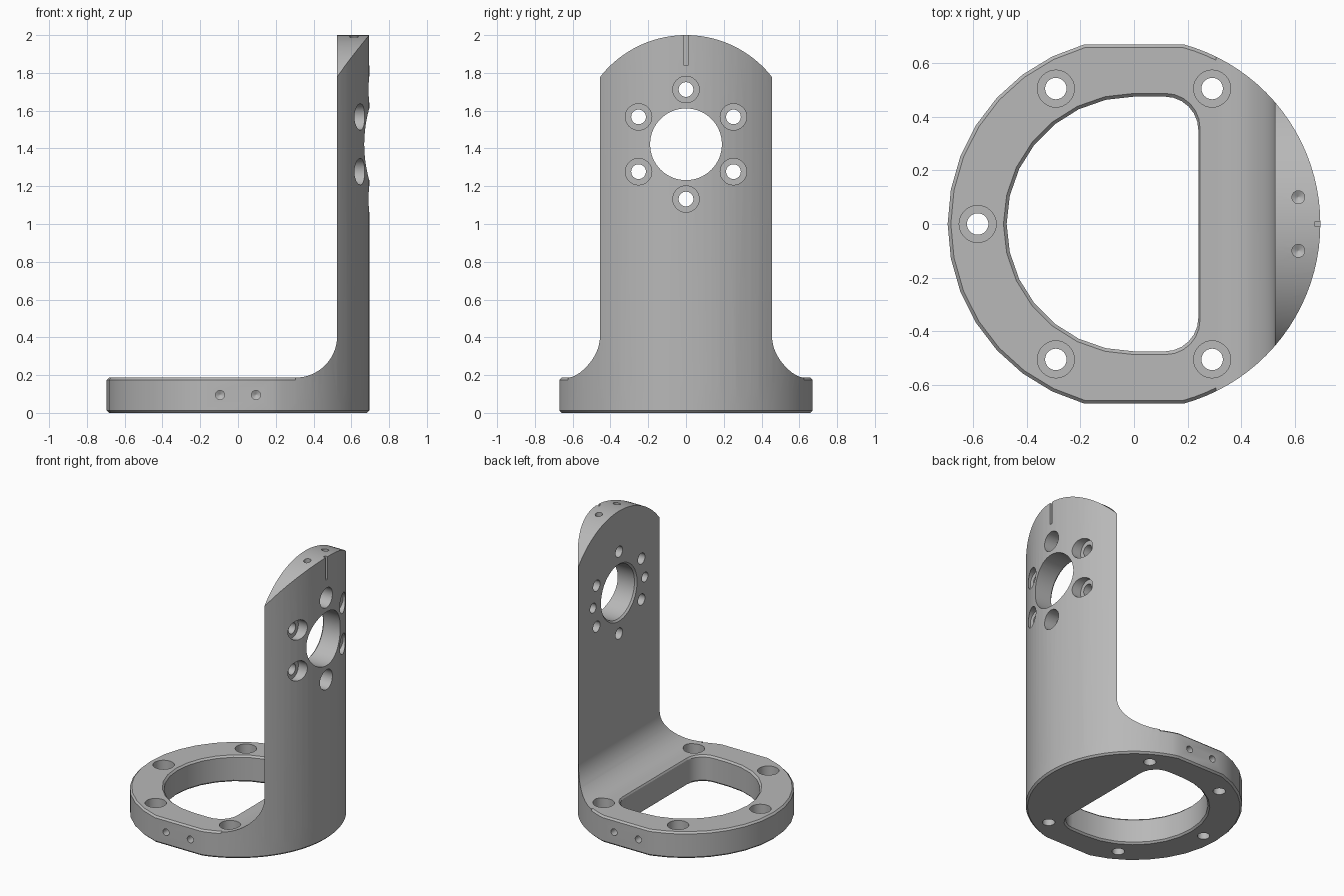
import bpy, bmesh
from math import sin, cos, radians
from mathutils import Vector

if "Cube" in bpy.data.objects:
    bpy.data.objects.remove(bpy.data.objects["Cube"], do_unlink=True)

R, BASE, WALL_X, HUB_Z, CH = 0.695, 0.187, 0.525, 1.422, 0.012

steel = bpy.data.materials.new("plain grey metal")
steel.use_nodes = True
GREY = (0.48, 0.48, 0.48, 1)
steel.diffuse_color = GREY
steel.node_tree.nodes["Principled BSDF"].inputs["Base Color"].default_value = GREY


def arc(cx, cy, r, a0, a1, n):
    return [(cx + r * cos(radians(a0 + (a1 - a0) * i / n)),
             cy + r * sin(radians(a0 + (a1 - a0) * i / n))) for i in range(n + 1)]


def loft(bm, rings):
    """Closed solid through rings that share a vertex count."""
    loops = [[bm.verts.new(p) for p in ring] for ring in rings]
    for a, b in zip(loops, loops[1:]):
        for i in range(len(a)):
            j = (i + 1) % len(a)
            bm.faces.new((a[i], a[j], b[j], b[i]))
    bm.faces.new(loops[0][::-1])
    bm.faces.new(loops[-1])


def bore(bm, origin, axis, stations, n=32):
    """Stepped round hole: stations are (distance along axis, radius)."""
    axis = Vector(axis).normalized()
    u = axis.orthogonal().normalized()
    v = axis.cross(u)
    origin = Vector(origin)
    loft(bm, [[origin + axis * d + u * x + v * y
               for x, y in arc(0, 0, r, 0, 360, n)[:-1]] for d, r in stations])


def finish(bm, name):
    bmesh.ops.recalc_face_normals(bm, faces=bm.faces)
    mesh = bpy.data.meshes.new(name)
    bm.to_mesh(mesh)
    bm.free()
    mesh.materials.append(steel)
    ob = bpy.data.objects.new(name, mesh)
    bpy.context.collection.objects.link(ob)
    return ob


def solid(name, rings):
    bm = bmesh.new()
    loft(bm, rings)
    return finish(bm, name)


def boolean(target, tool, operation):
    mod = target.modifiers.new("cut", 'BOOLEAN')
    mod.object, mod.operation, mod.solver = tool, operation, 'EXACT'
    bpy.context.view_layer.objects.active = target
    bpy.ops.object.modifier_apply(modifier=mod.name)
    bpy.data.objects.remove(tool, do_unlink=True)


def flat_ring(points, z, scale=1.0):
    return [(x * scale, y * scale, z) for x, y in points]


# Round base with two flats and chamfered rims
outline = arc(0, 0, R, -74.6, 74.6, 40) + arc(0, 0, R, 105.4, 254.6, 14)
inset = 1 - CH / R
bracket = solid("angle_bracket", [
    flat_ring(outline, 0, inset), flat_ring(outline, CH),
    flat_ring(outline, BASE - CH), flat_ring(outline, BASE, inset)])

# Upright wall: same outline, trimmed by a filleted side profile and arched top
wall = solid("upright_wall", [flat_ring(outline, 0.05), flat_ring(outline, 2.1)])
fr = 0.22
fx = WALL_X - fr
side = [(fx, 0.03), (0.8, 0.03), (0.8, 2.2), (WALL_X, 2.2)]
side += arc(fx, BASE + fr, fr, 360, 270, 16)
boolean(wall, solid("side_profile", [[(x, y, z) for x, z in side] for y in (-1, 1)]),
        'INTERSECT')
arch = [(-0.8, 0), (0.8, 0), (0.8, 1.5)] + arc(0, HUB_Z, 2 - HUB_Z, 20, 160, 48) + [(-0.8, 1.5)]
boolean(wall, solid("arch_profile", [[(x, y, z) for y, z in arch] for x in (0.2, 0.9)]),
        'INTERSECT')
boolean(bracket, wall, 'UNION')

# All openings gathered into one cutter
cut = bmesh.new()

# D-shaped base window, chamfered at both ends
window = (arc(0, 0, 0.475, 90, 270, 14) + arc(0.115, -0.35, 0.125, 270, 360, 6)
          + arc(0.115, 0.35, 0.125, 0, 90, 6))
wide = 1 + 2 * CH / 0.475
loft(cut, [flat_ring(window, -CH, wide), flat_ring(window, CH),
           flat_ring(window, BASE - CH), flat_ring(window, BASE + CH, wide)])

# Counterbored base bolt holes
for a in (60, 120, 180, 240, 300):
    x, y = 0.583 * cos(radians(a)), 0.583 * sin(radians(a))
    bore(cut, (x, y, 0), (0, 0, 1), [(-0.1, 0.04), (0.09, 0.04), (0.09, 0.069), (0.4, 0.069)])

# Blind side holes in the flats
for x in (-0.095, 0.095):
    for s in (-1, 1):
        bore(cut, (x, s * 0.72, 0.095), (0, -s, 0), [(0, 0.024), (0.14, 0.024), (0.152, 0.002)], 20)

# Central wall opening with chamfered inner rim
bore(cut, (WALL_X, 0, HUB_Z), (1, 0, 0), [(-CH, 0.19 + 2 * CH), (CH, 0.19), (0.3, 0.19)], 64)

# Counterbored wall bolt holes
for k in range(6):
    a = radians(30 + 60 * k)
    bore(cut, (WALL_X, 0.29 * cos(a), HUB_Z + 0.29 * sin(a)), (1, 0, 0),
         [(-0.1, 0.039), (0.075, 0.039), (0.075, 0.07), (0.3, 0.07)])

# Blind pin holes on the inner face and in the arched top
for s in (-1, 1):
    bore(cut, (WALL_X, s * 0.29, HUB_Z), (1, 0, 0), [(-0.1, 0.034), (0.07, 0.034)], 24)
    bore(cut, (0.613, s * 0.1, 2.1), (0, 0, -1), [(0, 0.024), (0.22, 0.024), (0.232, 0.002)], 20)

# Index slot at the top of the outer face
slot = [(0.675, -0.01), (0.8, -0.01), (0.8, 0.01), (0.675, 0.01)]
loft(cut, [flat_ring(slot, 1.84), flat_ring(slot, 2.2)])

boolean(bracket, finish(cut, "openings"), 'DIFFERENCE')

# Smooth curved walls, crisp edges
bpy.ops.object.select_all(action='DESELECT')
bracket.select_set(True)
bpy.context.view_layer.objects.active = bracket
bpy.ops.object.shade_smooth_by_angle(angle=radians(25))
